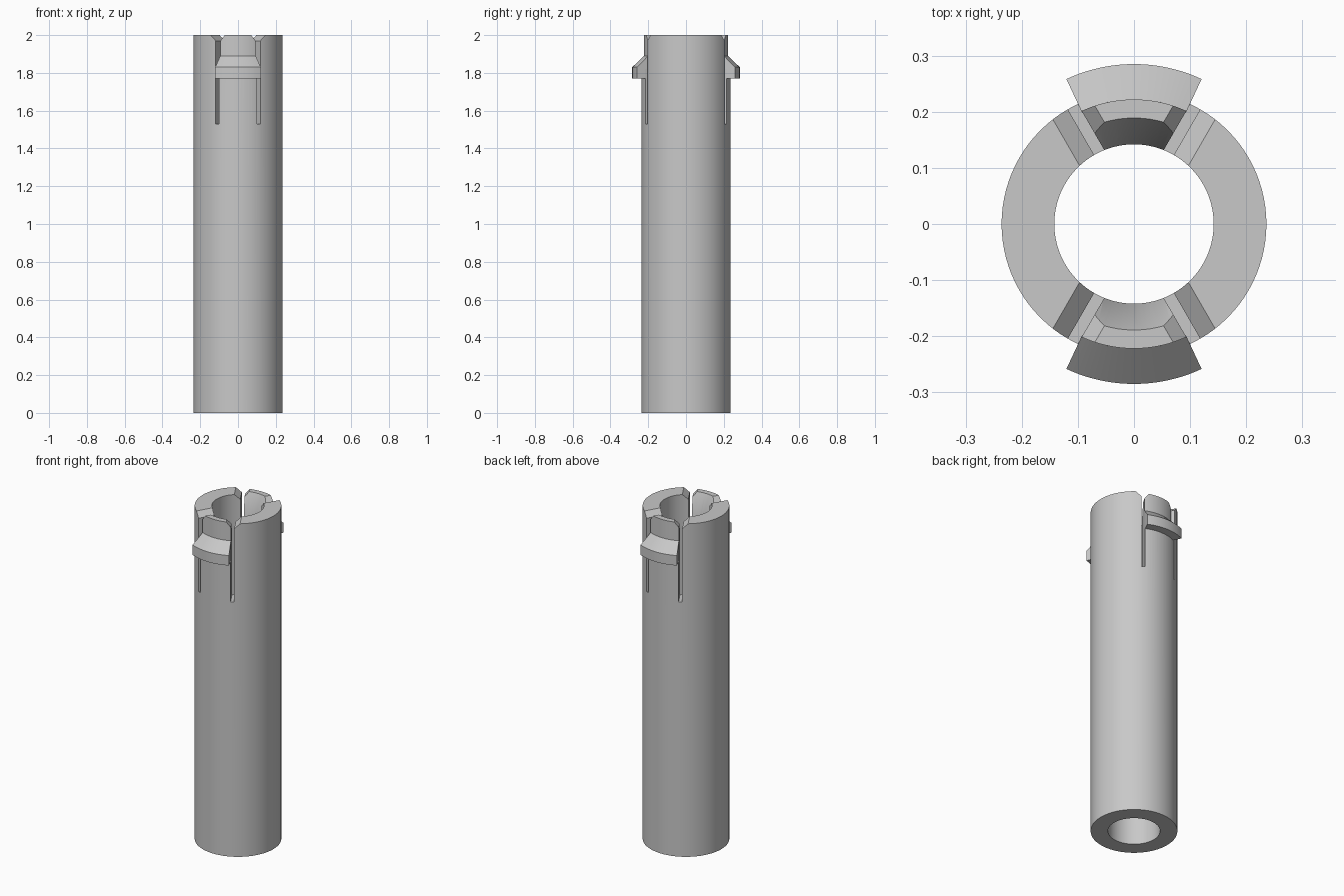
import bpy, bmesh, math

cube = bpy.data.objects.get("Cube")
if cube:
    bpy.data.objects.remove(cube, do_unlink=True)

grey = bpy.data.materials.new("light grey plastic")
grey.use_nodes = True
grey.diffuse_color = (0.58, 0.58, 0.58, 1)
grey.node_tree.nodes["Principled BSDF"].inputs["Base Color"].default_value = (0.58, 0.58, 0.58, 1)

HEIGHT, OUTER, INNER = 2.0, 0.236, 0.142


def loft(name, rings, closed):
    """Skin a series of matching cross-sections, capping the ends if open."""
    bm = bmesh.new()
    rows = [[bm.verts.new(p) for p in ring] for ring in rings]
    size = len(rows[0])
    pairs = list(zip(rows, rows[1:])) + ([(rows[-1], rows[0])] if closed else [])
    for a, b in pairs:
        for i in range(size):
            j = (i + 1) % size
            bm.faces.new((a[i], a[j], b[j], b[i]))
    if not closed:
        bm.faces.new(rows[0])
        bm.faces.new(rows[-1])
    bmesh.ops.recalc_face_normals(bm, faces=bm.faces)
    mesh = bpy.data.meshes.new(name)
    bm.to_mesh(mesh)
    bm.free()
    mesh.materials.append(grey)
    obj = bpy.data.objects.new(name, mesh)
    bpy.context.collection.objects.link(obj)
    return obj


def revolve(name, profile, start=0, end=360, steps=96):
    """Sweep a radius/height profile around z between two angles."""
    full = end - start == 360
    angles = [math.radians(start + (end - start) * i / steps)
              for i in range(steps if full else steps + 1)]
    return loft(name, [[(r * math.cos(a), r * math.sin(a), z) for r, z in profile]
                       for a in angles], full)


def activate(obj):
    bpy.ops.object.select_all(action='DESELECT')
    obj.select_set(True)
    bpy.context.view_layer.objects.active = obj


def cut(target, cutter):
    cutter.hide_render = True
    mod = target.modifiers.new("cut", 'BOOLEAN')
    mod.operation, mod.solver, mod.object = 'DIFFERENCE', 'EXACT', cutter
    activate(target)
    bpy.ops.object.modifier_apply(modifier=mod.name)
    bpy.data.objects.remove(cutter, do_unlink=True)


def smooth(obj):
    activate(obj)
    bpy.ops.object.shade_smooth_by_angle(angle=math.radians(25))


# Hollow tube
tube = revolve("tube", [(INNER, 0), (OUTER, 0), (OUTER, HEIGHT), (INNER, HEIGHT)])

for side, middle in (("front", 270), ("back", 90)):
    # Thinner outer wall and sloped inner lip on each springy tab
    cut(tube, revolve("tab_recess", [(0.222, 1.82), (0.3, 1.82), (0.3, 2.1), (0.222, 2.1)],
                      middle - 27.5, middle + 27.5, 24))
    cut(tube, revolve("lip_slope", [(0.05, 1.878), (0.137, 1.878), (0.2, 2.026), (0.05, 2.026)],
                      middle - 27, middle + 27, 24))

# Four slots with flared tops, mirrored about both axes
slot = [(0, 1.53), (0.02, 1.53), (0.02, 1.97), (0.07, 2.03), (-0.064, 2.03), (0, 1.97)]
for sx in (1, -1):
    for sy in (1, -1):
        cut(tube, loft("slot", [[(sx * (0.5 * r - 0.866 * d), sy * (0.866 * r + 0.5 * d), z)
                                 for d, z in slot] for r in (0.07, 0.34)], False))
smooth(tube)

# Wedge-shaped latch on each tab
for side, middle in (("front", 270), ("back", 90)):
    smooth(revolve(side + "_latch",
                   [(0.219, 1.77), (0.285, 1.77), (0.285, 1.83), (0.222, 1.89), (0.219, 1.89)],
                   middle - 25, middle + 25, 20))
